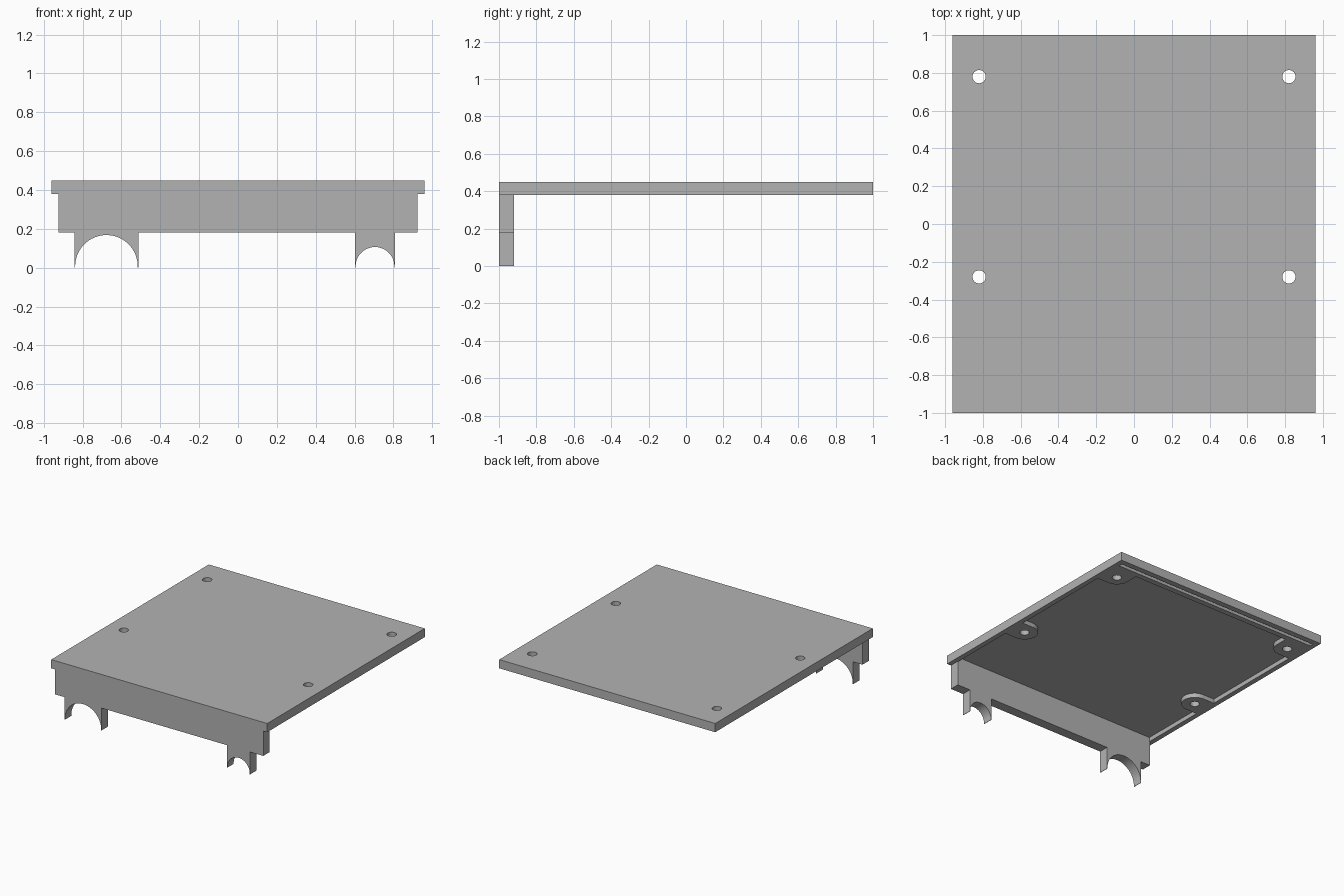
import bpy, bmesh
from math import cos, sin, radians
from mathutils import Vector

cube = bpy.data.objects.get("Cube")
if cube:
    bpy.data.objects.remove(cube, do_unlink=True)

# Single plain grey
grey = bpy.data.materials.new("plain_grey")
grey.use_nodes = True
colour = (0.45, 0.45, 0.45, 1)
grey.diffuse_color = colour
grey.node_tree.nodes["Principled BSDF"].inputs["Base Color"].default_value = colour


def arc(cx, cy, r, start, end, steps=24):
    angles = [radians(start + (end - start) * i / steps) for i in range(steps + 1)]
    return [(cx + r * cos(a), cy + r * sin(a)) for a in angles]


def prism(name, outline, low, high, axis="z"):
    """Extrude a 2D outline along z, or an x-z outline along y."""
    bm = bmesh.new()
    place = (lambda p: (p[0], p[1], low)) if axis == "z" else (lambda p: (p[0], low, p[1]))
    face = bm.faces.new([bm.verts.new(place(p)) for p in outline])
    new = bmesh.ops.extrude_face_region(bm, geom=[face])["geom"]
    shift = Vector((0, 0, high - low)) if axis == "z" else Vector((0, high - low, 0))
    bmesh.ops.translate(bm, vec=shift, verts=[v for v in new if isinstance(v, bmesh.types.BMVert)])
    bmesh.ops.recalc_face_normals(bm, faces=bm.faces)
    mesh = bpy.data.meshes.new(name)
    bm.to_mesh(mesh)
    bm.free()
    mesh.materials.append(grey)
    obj = bpy.data.objects.new(name, mesh)
    bpy.context.collection.objects.link(obj)
    return obj


def rectangle(x0, x1, y0, y1):
    return [(x0, y0), (x1, y0), (x1, y1), (x0, y1)]


def cut(target, cutter):
    mod = target.modifiers.new("cut", "BOOLEAN")
    mod.operation = "DIFFERENCE"
    mod.solver = "EXACT"
    mod.object = cutter
    bpy.context.view_layer.objects.active = target
    bpy.ops.object.modifier_apply(modifier=mod.name)
    bpy.data.objects.remove(cutter, do_unlink=True)


def smooth(obj):
    bpy.ops.object.select_all(action="DESELECT")
    obj.select_set(True)
    bpy.context.view_layer.objects.active = obj
    bpy.ops.object.shade_smooth_by_angle(angle=radians(30))


BOTTOM, TOP, FLOOR = 0.38, 0.45, 0.415
HOLE_X, HOLE_YS, BOSS = 0.82, (-0.28, 0.78), 0.10
INNER = 0.92
front_y, back_y = HOLE_YS

# Cover plate
plate = prism("cover_plate", rectangle(-0.96, 0.96, -1, 1), BOTTOM, TOP)

# Underside recess, leaving screw bosses joined to the rim
side = [(INNER, -INNER), (INNER, front_y - BOSS)]
side += arc(HOLE_X, front_y, BOSS, 270, 90)
side += [(INNER, front_y + BOSS), (INNER, back_y - BOSS)]
side += arc(HOLE_X, back_y, BOSS, 270, 180, 12)
side += [(HOLE_X - BOSS, 0.88)]
recess = side + [(-x, y) for x, y in reversed(side)]
cut(plate, prism("recess_cutter", recess, BOTTOM - 0.1, FLOOR))

# Narrow groove along the back rim
cut(plate, prism("groove_cutter", rectangle(-INNER, INNER, 0.925, 0.955), BOTTOM - 0.1, FLOOR))

# Four screw holes
for x in (-HOLE_X, HOLE_X):
    for y in HOLE_YS:
        cut(plate, prism("hole_cutter", arc(x, y, 0.035, 0, 345, 23), 0.2, 0.6))
smooth(plate)

# Front wall with two arched tabs hanging below it
WALL_BOTTOM, ARCH_Z = 0.18, 0.007
outline = [(-0.925, BOTTOM), (-0.925, WALL_BOTTOM)]
for x, radius in ((-0.677, 0.161), (0.705, 0.0995)):
    edge = radius + 0.003
    outline += [(x - edge, WALL_BOTTOM), (x - edge, 0), (x - radius, 0)]
    outline += arc(x, ARCH_Z, radius, 180, 0, 32)
    outline += [(x + radius, 0), (x + edge, 0), (x + edge, WALL_BOTTOM)]
outline += [(0.925, WALL_BOTTOM), (0.925, BOTTOM)]
smooth(prism("front_wall", outline, -1, -INNER, axis="y"))
